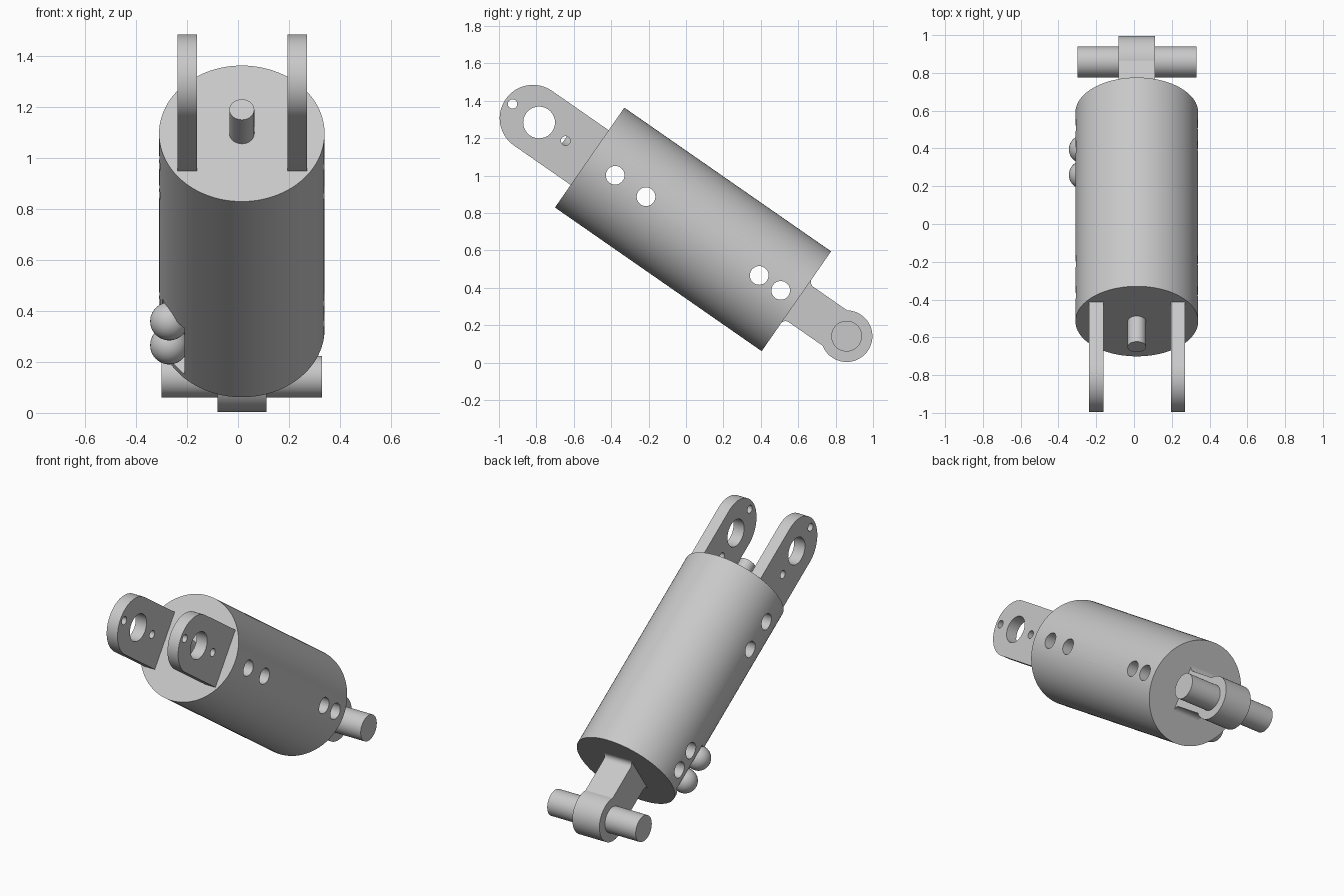
import bpy, bmesh, math
from mathutils import Matrix, Vector

cube = bpy.data.objects.get("Cube")
if cube:
    bpy.data.objects.remove(cube)

steel = bpy.data.materials.new("grey_steel")
steel.use_nodes = True
grey = (0.58, 0.58, 0.58, 1)
steel.diffuse_color = grey
steel.node_tree.nodes["Principled BSDF"].inputs["Base Color"].default_value = grey

# Parts are built along local Y, then tilted into place
FRAME = Matrix.Translation((0.015, 0.0375, 0.7125)) @ Matrix.Rotation(math.radians(-34.8), 4, 'X')
HALF = 0.673     # half length of the barrel
RADIUS = 0.325


def make(name, bm):
    bmesh.ops.recalc_face_normals(bm, faces=bm.faces)
    mesh = bpy.data.meshes.new(name)
    bm.to_mesh(mesh)
    bm.free()
    mesh.materials.append(steel)
    obj = bpy.data.objects.new(name, mesh)
    bpy.context.scene.collection.objects.link(obj)
    return obj


def cylinder(name, radius, start, end, axis, offset=(0, 0, 0), segments=48):
    turn = Matrix.Rotation(math.pi / 2, 4, 'Y' if axis == 'X' else 'X')
    shift = Vector(offset)
    shift["XYZ".index(axis)] += (start + end) / 2
    bm = bmesh.new()
    bmesh.ops.create_cone(bm, cap_ends=True, segments=segments, radius1=radius, radius2=radius,
                          depth=end - start, matrix=Matrix.Translation(shift) @ turn)
    return make(name, bm)


def box(name, low, high):
    low, high = Vector(low), Vector(high)
    bm = bmesh.new()
    bmesh.ops.create_cube(bm, size=1, matrix=Matrix.Translation((low + high) / 2)
                          @ Matrix.Diagonal((*(high - low), 1)))
    return make(name, bm)


def slab(name, profile, x0, x1):
    bm = bmesh.new()
    face = bm.faces.new([bm.verts.new((x0, y, z)) for y, z in profile])
    moved = bmesh.ops.extrude_face_region(bm, geom=[face])["geom"]
    bmesh.ops.translate(bm, vec=(x1 - x0, 0, 0),
                        verts=[g for g in moved if isinstance(g, bmesh.types.BMVert)])
    return make(name, bm)


def arc(y, z, r, a0, a1, steps):
    angles = [math.radians(a0 + (a1 - a0) * i / steps) for i in range(steps + 1)]
    return [(y + r * math.cos(a), z + r * math.sin(a)) for a in angles]


def cut(obj, cutters):
    for c in cutters:
        mod = obj.modifiers.new("cut", 'BOOLEAN')
        mod.operation, mod.solver, mod.object = 'DIFFERENCE', 'EXACT', c
    deps = bpy.context.evaluated_depsgraph_get()
    obj_mesh = bpy.data.meshes.new_from_object(obj.evaluated_get(deps))
    obj.modifiers.clear()
    obj.data = obj_mesh
    for c in cutters:
        bpy.data.objects.remove(c)


parts = []

# Barrel with cross holes and a side pocket
barrel = cylinder("barrel", RADIUS, -HALF, HALF, 'Y', segments=96)
cutters = [cylinder("hole_cutter", 0.05, -0.5, 0.5, 'X', (0, y, 0), 32)
           for y in (-0.507, -0.306, 0.431, 0.571)]
cutters.append(box("pocket_cutter", (-0.5, 0.33, -0.4), (-0.225, 0.645, -0.09)))
cut(barrel, cutters)
parts.append(barrel)

# Ball fittings in the pocket
for i, y in enumerate((0.384, 0.549)):
    bm = bmesh.new()
    bmesh.ops.create_uvsphere(bm, u_segments=32, v_segments=16, radius=0.075,
                              matrix=Matrix.Translation((-0.285, y, -0.163)))
    parts.append(make(f"ball_fitting_{i + 1}", bm))

# Clevis plates with one large and two small holes
for name, x0, x1 in (("right_clevis_plate", -0.253, -0.176), ("left_clevis_plate", 0.18, 0.256)):
    profile = [(-HALF + 0.005, 0.178)] + arc(-1.042, 0, 0.178, 90, 270, 32) + [(-HALF + 0.005, -0.178)]
    plate = slab(name, profile, x0, x1)
    cut(plate, [cylinder("hole_cutter", r, x0 - 0.1, x1 + 0.1, 'X', (0, y, 0), 32)
                for r, y in ((0.085, -1.002), (0.025, -1.175), (0.025, -0.83))])
    parts.append(plate)

# Stub in the middle of the clevis end
parts.append(cylinder("centre_stub", 0.049, -0.838, -HALF + 0.01, 'Y'))

# Rod end: flared foot, straight neck and round eye
half = arc(HALF + 0.03, 0.145, 0.03, 180, 270, 6)
neck = [(HALF - 0.01, 0.145)] + half
start = math.degrees(math.asin(0.115 / 0.138))
eye = arc(1.0, 0, 0.138, 180 - start, start - 180, 48)
rod = slab("rod_end", neck + eye + [(y, -z) for y, z in reversed(neck)], -0.096, 0.097)
parts.append(rod)

# Cross pin through the eye
parts.append(cylinder("cross_pin", 0.082, -0.315, 0.315, 'X', (0, 1.0, 0)))

# Place and shade everything
bpy.ops.object.select_all(action='DESELECT')
for obj in parts:
    obj.matrix_world = FRAME
    obj.select_set(True)
bpy.context.view_layer.objects.active = barrel
bpy.ops.object.shade_smooth_by_angle(angle=math.radians(30))
